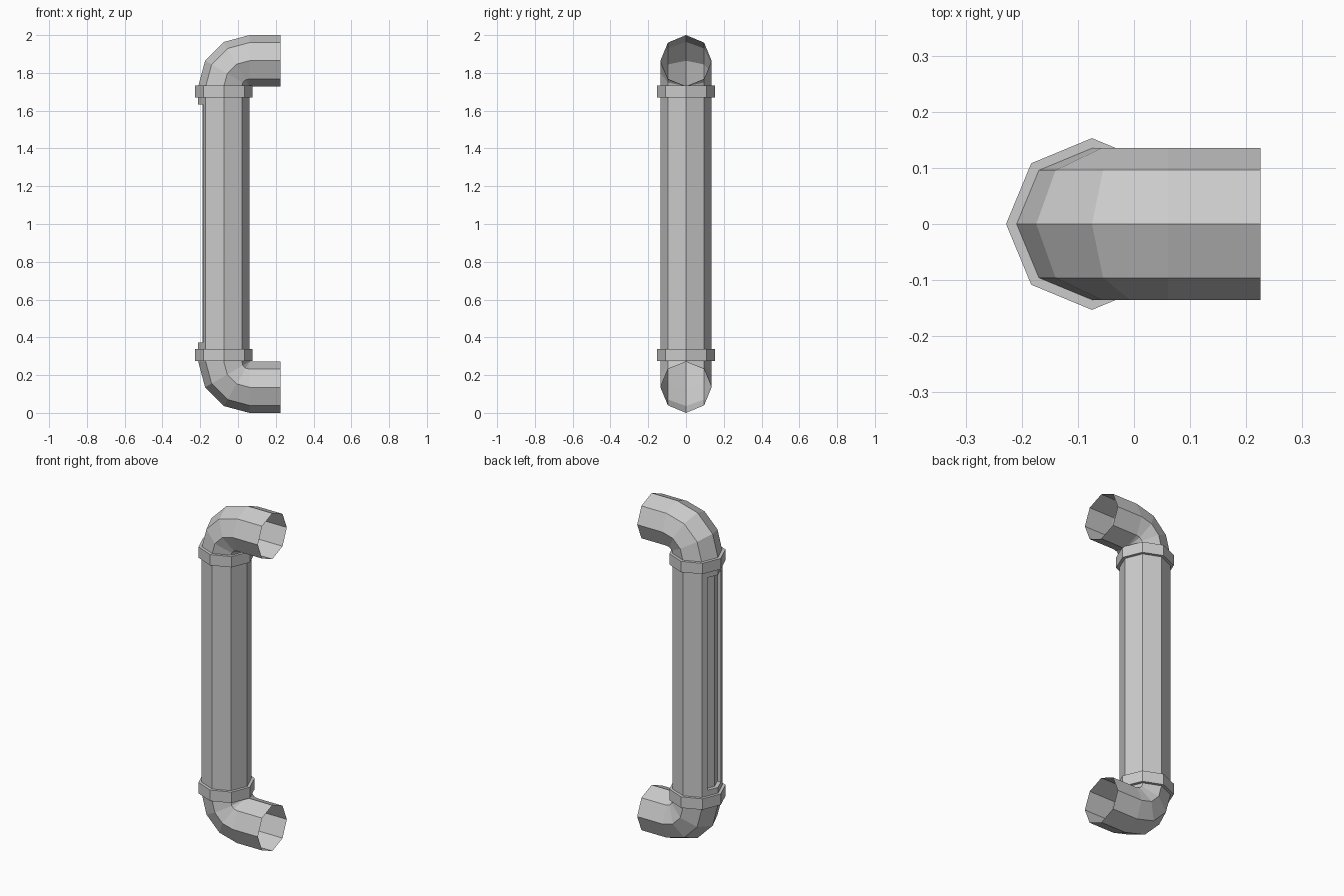
import bpy, bmesh, math
from mathutils import Vector

if "Cube" in bpy.data.objects:
    bpy.data.objects.remove(bpy.data.objects["Cube"])

R = 0.1355           # pipe radius
AX = -0.075          # x of the vertical axis
END = 0.225          # x of the open ends
COLLAR_R = 0.153
N = 8
PIVOT = Vector((AX + R, 0, 2 - 2 * R))   # bend centre of the upper elbow
LOW, HIGH = 0.337, 1.668                 # straight body between the collars


def finish(bm, name):
    bmesh.ops.remove_doubles(bm, verts=bm.verts, dist=0.0005)
    bmesh.ops.dissolve_degenerate(bm, edges=bm.edges, dist=0.0005)
    bmesh.ops.recalc_face_normals(bm, faces=bm.faces)
    me = bpy.data.meshes.new(name)
    bm.to_mesh(me)
    bm.free()
    ob = bpy.data.objects.new(name, me)
    bpy.context.collection.objects.link(ob)
    return ob


def ring(bm, centre, side, r):
    return [bm.verts.new(centre + side * (r * math.cos(k * math.tau / N))
                         + Vector((0, r * math.sin(k * math.tau / N), 0)))
            for k in range(N)]


def skin(bm, rings):
    faces = []
    for a, b in zip(rings, rings[1:]):
        for k in range(N):
            j = (k + 1) % N
            faces.append(bm.faces.new((a[k], a[j], b[j], b[k])))
    return faces


# path of (centre, outward side direction): lower end, body, upper end
upper = [(Vector((AX, 0, HIGH)), Vector((-1, 0, 0)))]
for i in range(4):
    a = math.radians(30 * i)
    d = Vector((-math.cos(a), 0, math.sin(a)))
    upper.append((PIVOT + d * R, d))
upper.append((Vector((END, 0, 2 - R)), Vector((0, 0, 1))))
lower = [(Vector((c.x, 0, 2 - c.z)), Vector((d.x, 0, -d.z))) for c, d in reversed(upper)]
lower[-1] = (Vector((AX, 0, LOW)), Vector((-1, 0, 0)))

# octagonal pipe with two elbows and open ends
bm = bmesh.new()
faces = skin(bm, [ring(bm, c, d, R) for c, d in lower + upper])

# long recessed slot across the two rear faces
body = (len(lower) - 1) * N
slot = [faces[body], faces[body + N - 1]]
bm.normal_update()
bmesh.ops.inset_region(bm, faces=slot, thickness=0.036, depth=0,
                       use_even_offset=True, use_boundary=True)
bmesh.ops.inset_region(bm, faces=slot, thickness=0, depth=0, use_boundary=True)
for v in {v for f in slot for v in f.verts}:
    v.co.x += 0.023
bm.verts.index_update()
# weld only the pinched inner corners of the elbows
finish(bm, "pipe")

# collars at both ends of the straight body
for name, z0, z1 in (("lower_collar", 0.274, LOW + 0.002), ("upper_collar", HIGH + 0.002, 1.734)):
    bm = bmesh.new()
    skin(bm, [ring(bm, Vector((AX, 0, z)), Vector((-1, 0, 0)), r)
              for z, r in ((z0, R - 0.002), (z0, COLLAR_R), (z1, COLLAR_R), (z1, R - 0.002))])
    finish(bm, name)
